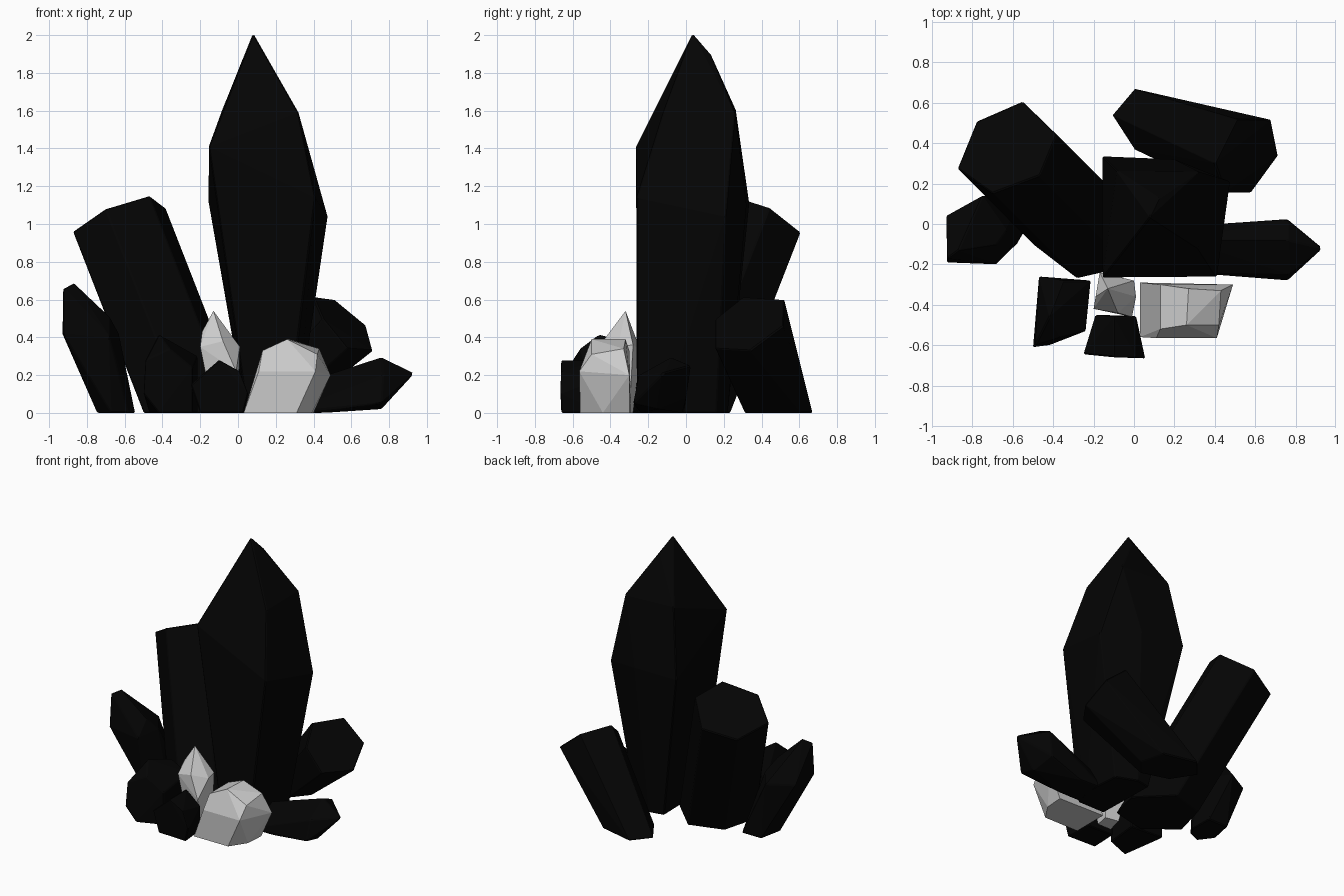
import bpy, bmesh, math

black = bpy.data.materials.new("black_crystal")
black.diffuse_color = (0.0012, 0.0012, 0.0012, 1)


def crystal(name, corners, lean=(0, 0), tips=(), dark=True):
    """Faceted crystal: base corners (x, y, h) rise along the lean to height h;
    tips are extra points of the shoulders and cap."""
    bm = bmesh.new()
    for x, y, h in corners:
        bm.verts.new((x, y, 0))
        if h > 0:
            bm.verts.new((x + lean[0] * h, y + lean[1] * h, h))
    for t in tips:
        bm.verts.new(t)
    bmesh.ops.convex_hull(bm, input=bm.verts[:])
    bmesh.ops.delete(bm, geom=[v for v in bm.verts if not v.link_faces], context='VERTS')
    bmesh.ops.dissolve_limit(bm, angle_limit=math.radians(4),
                             verts=bm.verts[:], edges=bm.edges[:])
    bmesh.ops.recalc_face_normals(bm, faces=bm.faces[:])
    me = bpy.data.meshes.new(name)
    bm.to_mesh(me)
    bm.free()
    ob = bpy.data.objects.new(name, me)
    bpy.context.collection.objects.link(ob)
    if dark:
        me.materials.append(black)
        bev = ob.modifiers.new("worn_edges", 'BEVEL')
        bev.width, bev.segments, bev.limit_method = 0.006, 1, 'ANGLE'
    return ob


# tall main crystal, narrow foot and pointed cap
crystal("main_crystal",
        [(.05, -.26, 0), (.27, -.26, 0), (.32, -.12, 0), (.3, .16, 0), (.15, .22, 0), (.04, .2, 0)],
        tips=[(.08, .035, 2.01), (.125, .13, 1.9),
              (-.155, -.265, 1.41), (.32, -.12, 1.59),
              (.32, .26, 1.59), (-.085, .265, 1.6),
              (.41, -.26, 1.14), (.475, .21, 1.04), (.2, .32, 1.1), (-.155, .335, 1.11)])

# leaning prism with a flat end, back left
crystal("back_left_prism",
        [(-.5, -.1, .96), (-.43, .16, .895), (-.18, .235, .955),
         (.04, .02, 1.085), (-.02, -.21, 1.15), (-.28, -.27, 1.08)],
        lean=(-.39, .39))

# small leaning crystal, far left
crystal("left_crystal",
        [(-.745, -.04, 0), (-.71, .13, 0), (-.55, .13, 0), (-.545, -.04, 0), (-.58, -.1, 0), (-.67, -.14, 0)],
        tips=[(-.925, -.17, .66), (-.87, -.13, .69), (-.925, -.19, .42), (-.93, .04, .42),
              (-.75, .14, .42), (-.68, -.1, .51), (-.63, -.03, .42), (-.68, -.2, .4)])

# leaning prism, back right
crystal("back_right_prism",
        [(0, .67, 0), (-.11, .54, 0), (0, .37, 0), (.2, .31, 0), (.3, .43, 0), (.25, .61, 0)],
        tips=[(.68, .515, .46), (.715, .34, .33), (.58, .155, .34),
              (.45, .155, .5), (.4, .3, .615), (.51, .52, .6)])

# low crystal pointing right
crystal("right_crystal",
        [(.25, -.24, 0), (.45, -.24, 0), (.45, -.02, 0), (.25, -.01, 0)],
        tips=[(.935, -.12, .21), (.76, .025, .25), (.76, -.08, .295), (.77, -.25, .2),
              (.76, -.28, .05), (.76, -.15, .02), (.72, 0, .08), (.25, -.08, .13)])

# two dark stubs at the front
crystal("front_left_stub",
        [(-.47, -.26, .2), (-.215, -.28, .3), (-.24, -.53, .24), (-.42, -.6, 0)],
        tips=[(-.5, -.61, .1), (-.49, -.6, .28), (-.36, -.56, .34), (-.42, -.46, .415), (-.35, -.28, .37)])
crystal("front_stub",
        [(-.2, -.65, 0), (.03, -.66, 0), (.01, -.455, .18), (-.19, -.45, .16)],
        tips=[(-.25, -.645, .15), (-.1, -.66, .28), (.01, -.66, .22), (.055, -.665, .1), (-.1, -.46, .28)])

# small pale pointed crystal
crystal("pale_small_crystal",
        [(-.13, -.4, 0), (-.02, -.4, 0), (0, -.3, 0), (-.1, -.28, 0)],
        tips=[(-.13, -.32, .54), (-.2, -.42, .35), (-.19, -.36, .43), (-.17, -.24, .33),
              (0, -.28, .36), (.01, -.36, .35), (-.01, -.46, .22), (-.08, -.44, .38)], dark=False)

# large pale crystal
crystal("pale_large_crystal",
        [(.03, -.56, 0), (.31, -.56, 0), (.39, -.44, 0), (.4, -.3, 0), (.03, -.29, 0)],
        tips=[(.11, -.565, .22), (.41, -.565, .22), (.13, -.52, .33), (.13, -.3, .33),
              (.26, -.5, .39), (.27, -.32, .39), (.43, -.33, .34), (.42, -.5, .31), (.49, -.3, .2)],
        dark=False)
